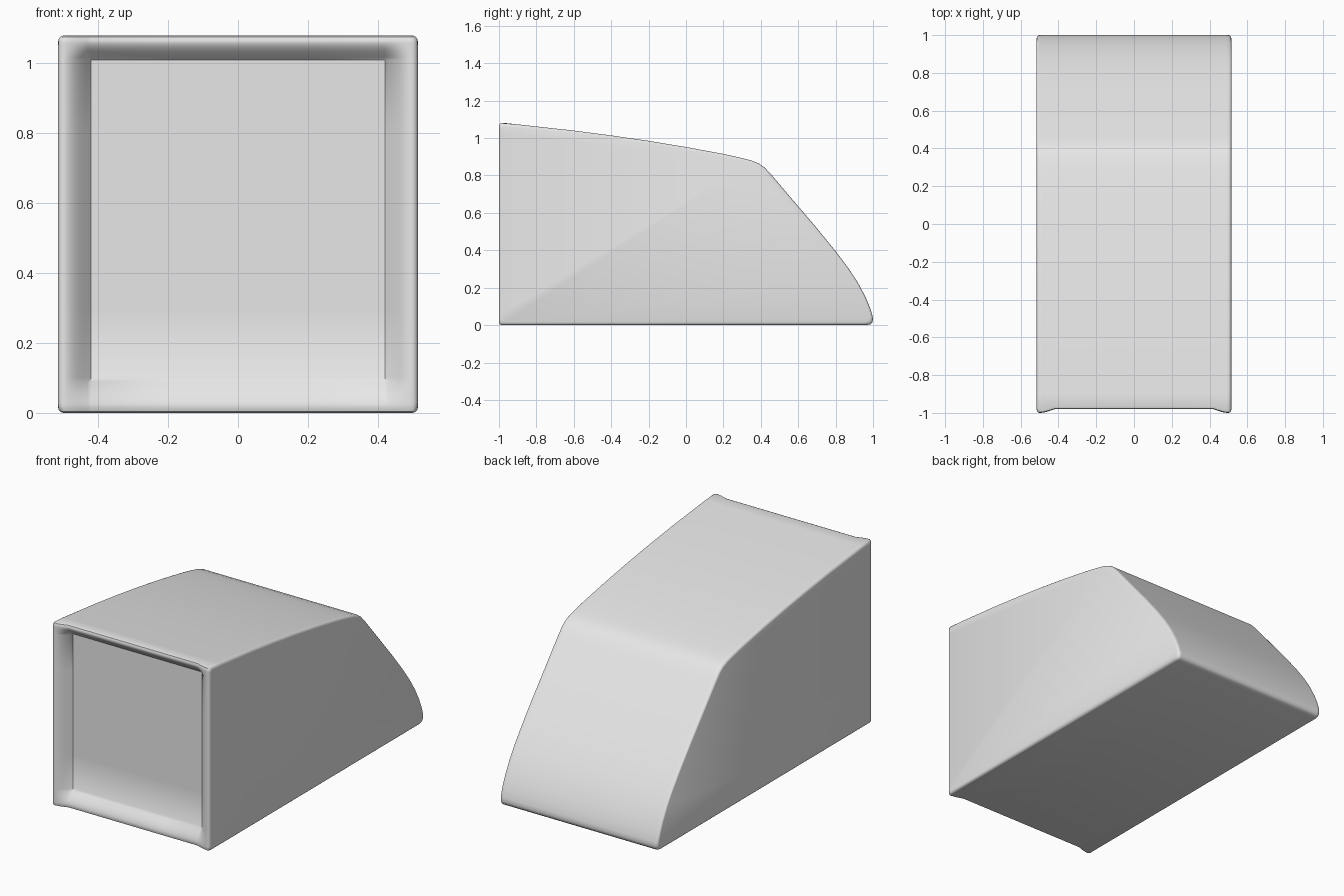
import bpy, bmesh

cube = bpy.data.objects.get("Cube")
if cube:
    bpy.data.objects.remove(cube, do_unlink=True)

HALF_W, TOP, DEPTH, LIP = 0.515, 1.08, 0.065, 0.3

mat = bpy.data.materials.new("light_grey")
mat.use_nodes = True
grey = (0.8, 0.8, 0.8, 1)
mat.diffuse_color = grey
mat.node_tree.nodes["Principled BSDF"].inputs["Base Color"].default_value = grey


def ramp(d, width):
    """Eased start, straight slope, then a tight inner corner."""
    t = min(max(d / width, 0), 1)
    return t * t * (1.6 - 0.6 * t) if t < 1 else 1


def front_y(x, z):
    """Dished front: deep panel, proud side rims, lower top and bottom lips."""
    side = ramp(0.5 - abs(x), 0.08)
    ends = max(0, min(ramp(z - 0.015, 0.085), ramp(TOP - 0.015 - z, 0.055)))
    return -1 + DEPTH * side * (LIP + (1 - LIP) * ends)


# Top, sloping back and rounded heel, as (y, z)
outline = [(-0.9, 1.073), (-0.6, 1.04), (-0.4, 1.014), (-0.2, 0.985), (0, 0.952),
           (0.2, 0.915), (0.3, 0.893), (0.35, 0.88), (0.39, 0.864), (0.42, 0.843),
           (0.46, 0.8), (0.6, 0.635), (0.7, 0.518), (0.8, 0.395), (0.87, 0.302),
           (0.92, 0.225), (0.96, 0.15), (0.985, 0.09), (0.997, 0.05), (1, 0.03),
           (0.995, 0.012), (0.985, 0.004), (0.965, 0)]

steps = [i / 8 for i in range(9)]
zs = [0.015 + 0.085 * s for s in steps] + [0.3, 0.55, 0.8]
zs += [TOP - 0.07 + 0.055 * s for s in steps]


def section(x, inset):
    lo, hi = front_y(x, 0), front_y(x, TOP)
    pts = [(hi + 0.004, TOP - 0.004), (hi + 0.015, TOP)] + outline
    pts += [(lo + 0.015, 0), (lo + 0.004, 0.004)]
    pts += [(front_y(x, z), z) for z in zs]
    return [(x, y * (1 - inset), 0.5 + (z - 0.5) * (1 - 2 * inset)) for y, z in pts]


# Loft matching sections across the width, drawn in at the rounded sides
right_half = [(0.515, 0.016), (0.513, 0.009), (0.508, 0.003), (0.5, 0)]
right_half += [(0.5 - 0.08 * s, 0) for s in steps[1:]] + [(0.2, 0)]
stations = [(-x, i) for x, i in right_half] + [(0, 0)] + right_half[::-1]

bm = bmesh.new()
rings = [[bm.verts.new(p) for p in section(x, i)] for x, i in stations]
for a, b in zip(rings, rings[1:]):
    for k in range(len(a)):
        j = (k + 1) % len(a)
        bm.faces.new((a[k], a[j], b[j], b[k]))
bm.faces.new(rings[0])
bm.faces.new(rings[-1])
bmesh.ops.recalc_face_normals(bm, faces=bm.faces)

mesh = bpy.data.meshes.new("wedge_body")
bm.to_mesh(mesh)
bm.free()
mesh.materials.append(mat)
body = bpy.data.objects.new("wedge_body", mesh)
bpy.context.collection.objects.link(body)
bpy.context.view_layer.objects.active = body
body.select_set(True)
bpy.ops.object.shade_smooth_by_angle(angle=0.7)
